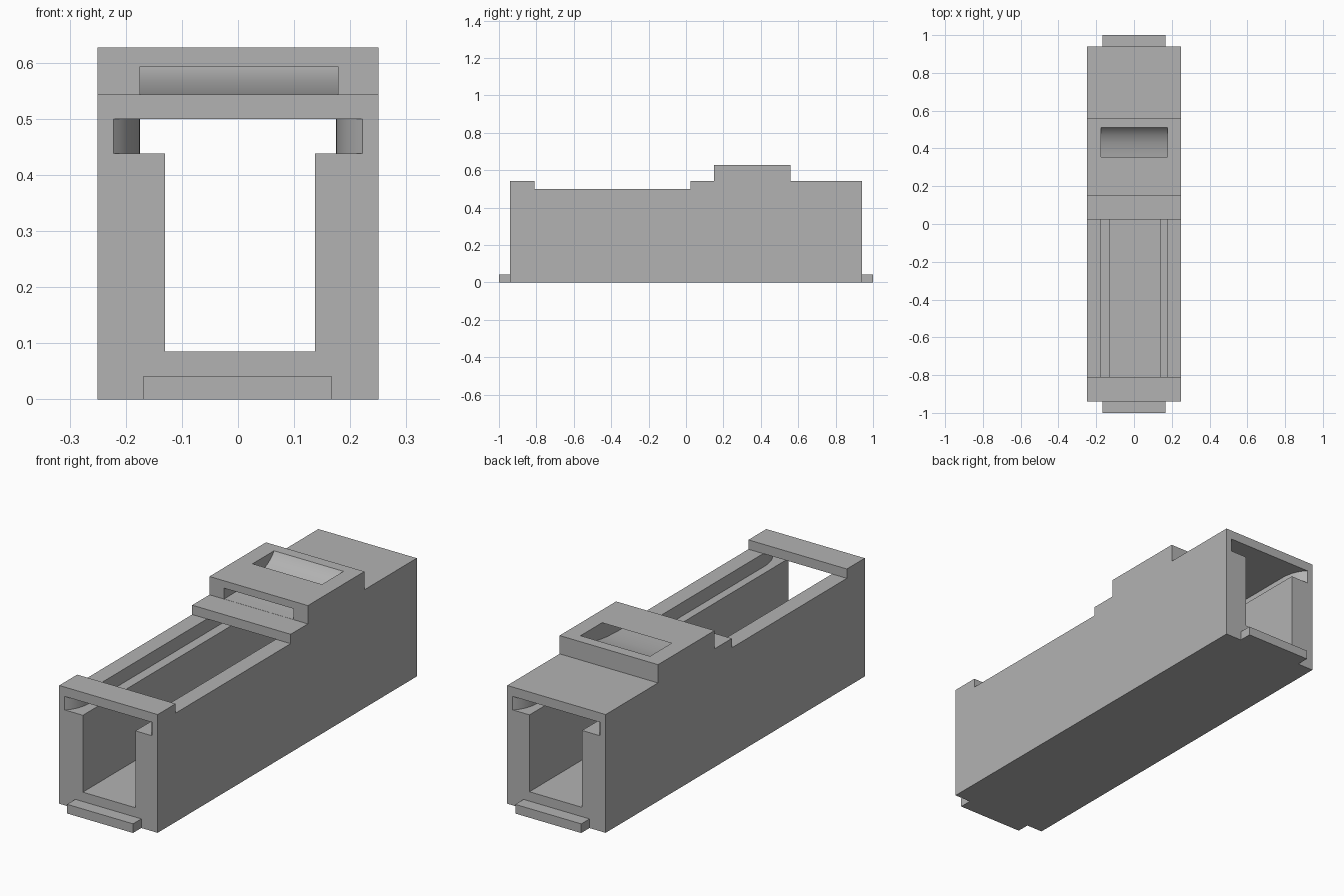
import bpy
import bmesh
import math
from mathutils import Vector

cube = bpy.data.objects.get("Cube")
if cube:
    bpy.data.objects.remove(cube, do_unlink=True)

grey = bpy.data.materials.new("light grey plastic")
grey.use_nodes = True
colour = (0.45, 0.45, 0.45, 1)
grey.diffuse_color = colour
grey.node_tree.nodes["Principled BSDF"].inputs["Base Color"].default_value = colour

HALF, END, ROOF = 0.25, 0.94, 0.543
FLOOR, LEDGE, RAIL = 0.085, 0.438, 0.50


def prism(name, outline, axis, low, high):
    """Extrude an outline along an axis; it lies in the other two axes, in order."""
    bm = bmesh.new()

    def point(a, b, c):
        co = [a, b]
        co.insert("xyz".index(axis), c)
        return Vector(co)

    face = bm.faces.new([bm.verts.new(point(a, b, low)) for a, b in outline])
    extruded = bmesh.ops.extrude_face_region(bm, geom=[face])
    verts = [g for g in extruded["geom"] if isinstance(g, bmesh.types.BMVert)]
    bmesh.ops.translate(bm, verts=verts, vec=point(0, 0, high - low))
    bmesh.ops.recalc_face_normals(bm, faces=bm.faces)
    mesh = bpy.data.meshes.new(name)
    bm.to_mesh(mesh)
    bm.free()
    mesh.materials.append(grey)
    obj = bpy.data.objects.new(name, mesh)
    bpy.context.collection.objects.link(obj)
    return obj


def box(name, x0, x1, y0, y1, z0, z1):
    return prism(name, [(x0, y0), (x1, y0), (x1, y1), (x0, y1)], "z", z0, z1)


def cut(target, cutter):
    mod = target.modifiers.new("cut", "BOOLEAN")
    mod.operation, mod.solver, mod.object = "DIFFERENCE", "EXACT", cutter
    bpy.context.view_layer.objects.active = target
    bpy.ops.object.modifier_apply(modifier=mod.name)
    bpy.data.objects.remove(cutter, do_unlink=True)


# Housing: stepped side profile with a low rail, a ledge and a raised block
housing = prism("housing", [
    (-END, 0), (END, 0), (END, ROOF), (0.56, ROOF), (0.56, 0.627), (0.15, 0.627),
    (0.15, ROOF), (0.025, ROOF), (0.025, RAIL), (-0.81, RAIL), (-0.81, ROOF),
    (-END, ROOF)], "x", -HALF, HALF)

# Open top between the end bar and the ledge
cut(housing, box("top_opening", -0.175, 0.175, -0.81, 0.025, 0.47, 0.7))

# Upper slot, with rounded flares at both ends
flare = []
for i in range(9):
    a = math.pi / 2 * i / 8
    flare.append((0.222 - 0.047 * math.sin(a), END - 0.12 * (1 - math.cos(a)) / 1))
# convex lip: tangent to the slot wall inside, opening outward at the end
flare = [(0.175 + 0.047 * (1 - math.cos(math.pi / 3 * i / 8)) * 2,
          END - 0.12 * (1 - math.sin(math.pi / 3 * i / 8) / math.sin(math.pi / 3)))
         for i in range(9)]
corner = flare + [(0.222, END + 0.05)]
right_side = [(x, -y) for x, y in reversed(corner)] + corner
left_side = [(-x, y) for x, y in reversed(right_side)]
cut(housing, prism("slot_cutter", right_side + left_side, "z", LEDGE, RAIL))

# Main channel through the whole length
cut(housing, box("channel_cutter", -0.13, 0.137, -1.1, 1.1, FLOOR, 0.46))

# Curved feed passage rising through the raised block
passage = [
    (0.14, 0.5435), (0.25, 0.545), (0.32, 0.549), (0.38, 0.557), (0.43, 0.569),
    (0.47, 0.587), (0.50, 0.611), (0.515, 0.632), (0.515, 0.66), (0.355, 0.66),
    (0.355, 0.627), (0.32, 0.611), (0.27, 0.60), (0.21, 0.594), (0.14, 0.593)]
cut(housing, prism("passage_cutter", passage, "x", -0.175, 0.178))

# Locating tabs at both ends
front_tab = box("front_tab", -0.168, 0.167, -1, -END, 0, 0.042)
back_tab = box("back_tab", -0.168, 0.167, END, 1, 0, 0.042)

# Smooth the curved parts, keep every corner sharp
bpy.ops.object.select_all(action="DESELECT")
for obj in (housing, front_tab, back_tab):
    obj.select_set(True)
bpy.context.view_layer.objects.active = housing
bpy.ops.object.shade_smooth_by_angle(angle=math.radians(30))
